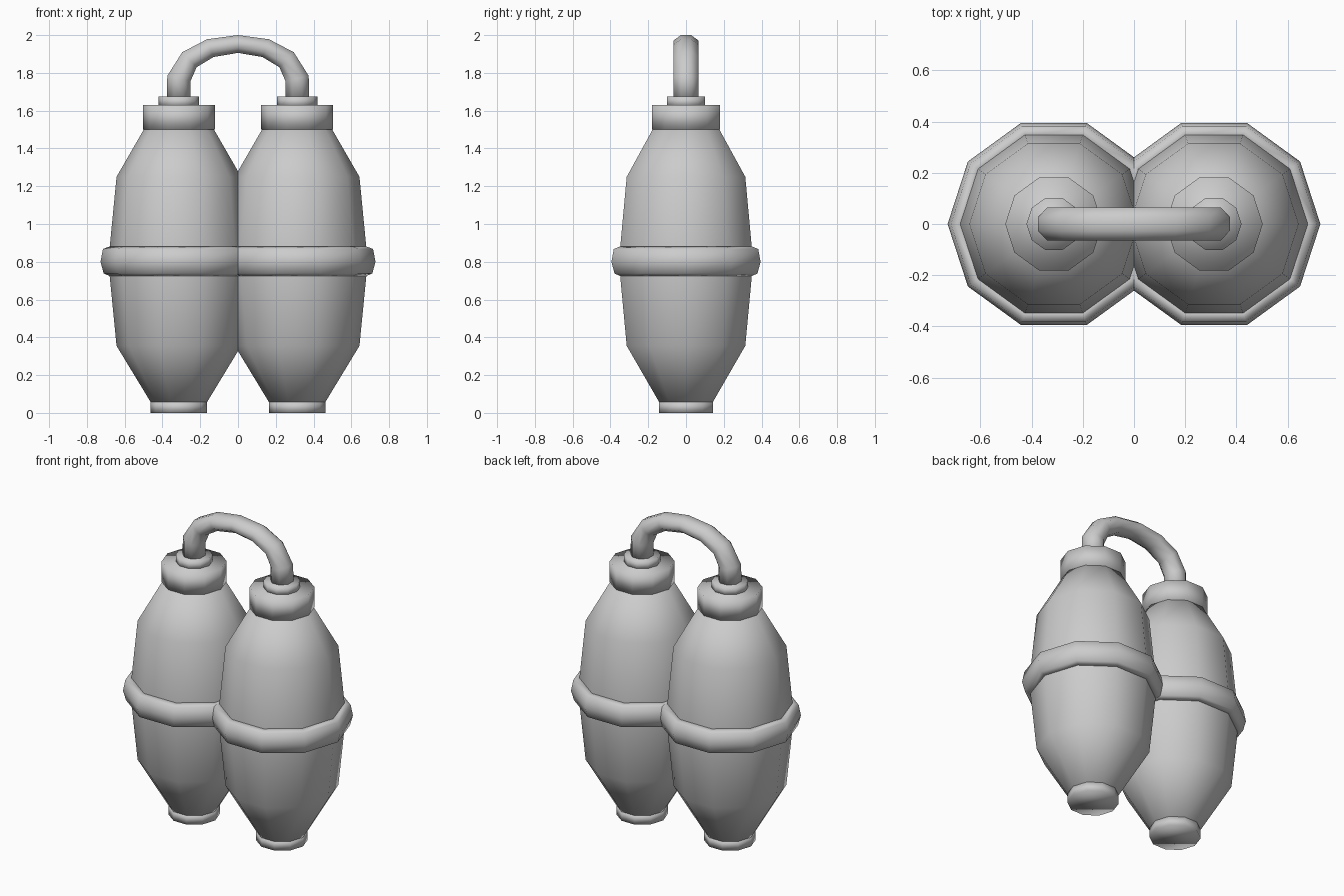
import bpy, bmesh, math

if "Cube" in bpy.data.objects:
    bpy.data.objects.remove(bpy.data.objects["Cube"])

CX = 0.313   # offset of each tank from the centre


def finish(name, bm):
    bmesh.ops.recalc_face_normals(bm, faces=bm.faces)
    me = bpy.data.meshes.new(name)
    bm.to_mesh(me)
    bm.free()
    for p in me.polygons:
        p.use_smooth = True
    ob = bpy.data.objects.new(name, me)
    bpy.context.collection.objects.link(ob)
    return ob


def skin(bm, rings, cap=True, closed=False):
    n = len(rings[0])
    pairs = list(zip(rings, rings[1:]))
    if closed:
        pairs.append((rings[-1], rings[0]))
    for a, b in pairs:
        for i in range(n):
            j = (i + 1) % n
            bm.faces.new((a[i], a[j], b[j], b[i]))
    if cap:
        bm.faces.new(rings[0])
        bm.faces.new(rings[-1])


def turned(name, profile, side, cap=True, closed=False, n=10):
    """Turn a (radius, z) profile around one tank's axis."""
    bm = bmesh.new()
    rings = [[bm.verts.new((side * CX + r * math.cos(math.tau * i / n),
                            r * math.sin(math.tau * i / n), z))
              for i in range(n)] for r, z in profile]
    skin(bm, rings, cap, closed)
    return finish(name, bm)


for label, side in (("left", -1), ("right", 1)):
    # tank shell
    turned(label + "_tank", [(0.145, 0.05), (0.33, 0.355), (0.366, 0.72),
                             (0.366, 0.88), (0.33, 1.25), (0.18, 1.51)], side)
    # foot
    turned(label + "_foot", [(0.15, 0), (0.15, 0.06)], side)
    # waist band
    turned(label + "_band", [(0.355, 0.72), (0.398, 0.738), (0.415, 0.80),
                             (0.402, 0.868), (0.355, 0.885)], side,
           cap=False, closed=True)
    # neck cap and hose collar
    turned(label + "_cap", [(0.19, 1.50), (0.19, 1.63)], side)
    turned(label + "_collar", [(0.107, 1.62), (0.107, 1.675)], side)

# hose: (x, z, direction angle, half thickness), mirrored about the centre
half = [(-0.313, 1.66, 90, 0.063), (-0.313, 1.77, 77, 0.063),
        (-0.257, 1.87, 44, 0.055), (-0.147, 1.931, 20, 0.050)]
path = half + [(0, 1.953, 0, 0.047)] + [(-x, z, -a, t) for x, z, a, t in reversed(half)]
bm = bmesh.new()
rings = []
for x, z, ang, t in path:
    a = math.radians(ang)
    ring = []
    for i in range(8):
        q = math.tau * (i + 0.5) / 8
        u = t * math.cos(q) / math.cos(math.pi / 8)
        v = 0.065 * math.sin(q) / math.cos(math.pi / 8)
        ring.append(bm.verts.new((x - u * math.sin(a), v, z + u * math.cos(a))))
    rings.append(ring)
skin(bm, rings)
finish("hose", bm)
